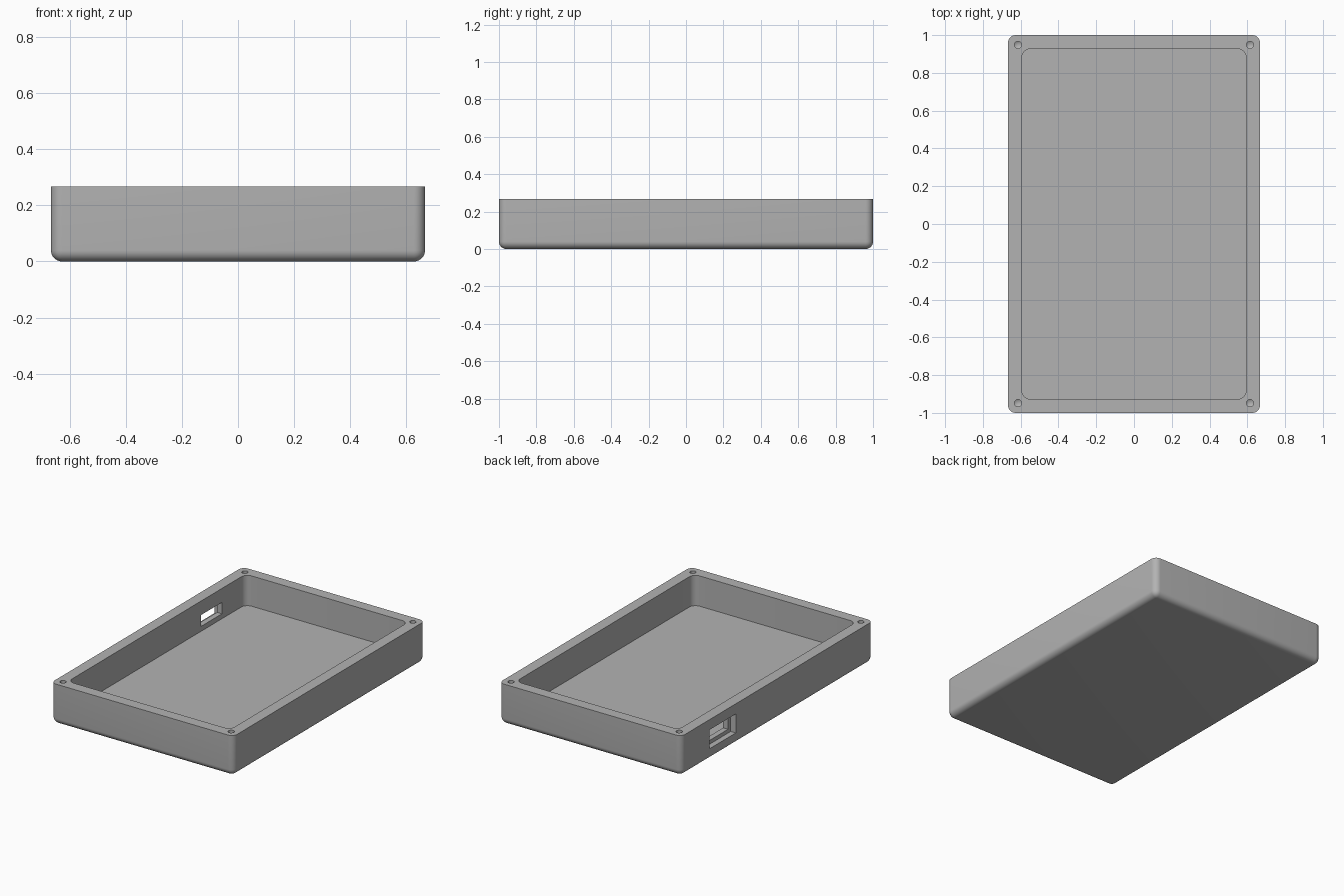
import bpy, bmesh, math
from mathutils import Matrix

if "Cube" in bpy.data.objects:
    bpy.data.objects.remove(bpy.data.objects["Cube"], do_unlink=True)

W, L, H = 1.333, 2.0, 0.267      # outer size
WALL, FLOOR = 0.073, 0.067
SLOT_Y, SLOT_Z = 0.57, 0.137     # centre of the cable port

grey = bpy.data.materials.new("mid grey")
grey.use_nodes = True
colour = (0.45, 0.45, 0.45, 1)
grey.diffuse_color = colour
grey.node_tree.nodes["Principled BSDF"].inputs["Base Color"].default_value = colour


def finish(bm, name):
    bmesh.ops.recalc_face_normals(bm, faces=bm.faces)
    mesh = bpy.data.meshes.new(name)
    bm.to_mesh(mesh)
    bm.free()
    mesh.materials.append(grey)
    obj = bpy.data.objects.new(name, mesh)
    bpy.context.collection.objects.link(obj)
    return obj


def box(name, low, high, radius=0, round_bottom=False):
    """Box between two corners, with rounded upright and optionally bottom edges."""
    bm = bmesh.new()
    bmesh.ops.create_cube(bm, size=1)
    for v in bm.verts:
        v.co = [(a + b) / 2 + c * (b - a) for a, b, c in zip(low, high, v.co)]
    if radius:
        def chosen(e):
            a, b = (v.co.z for v in e.verts)
            return abs(a - b) > 1e-4 or (round_bottom and max(a, b) < low[2] + 1e-4)
        bmesh.ops.bevel(bm, geom=[e for e in bm.edges if chosen(e)], offset=radius,
                        segments=8, profile=0.5, affect='EDGES')
    return finish(bm, name)


def drill(name, x, y, radius, depth):
    """Cylinder with a conical tip, for a blind screw hole."""
    bm = bmesh.new()
    bmesh.ops.create_cone(bm, cap_ends=True, segments=24, radius1=radius, radius2=radius,
                          depth=depth + 0.02,
                          matrix=Matrix.Translation((x, y, H + 0.01 - depth / 2)))
    bottom = min(bm.faces, key=lambda f: f.calc_center_median().z)
    tip = bmesh.ops.poke(bm, faces=[bottom])["verts"][0]
    tip.co.z -= radius * 0.6
    return finish(bm, name)


# Tray body with rounded corners and lower edge
tray = box("tray", (-W / 2, -L / 2, 0), (W / 2, L / 2, H), 0.04, True)

# Main cavity
ix, iy = W / 2 - WALL, L / 2 - WALL
cutters = [box("cavity_cutter", (-ix, -iy, FLOOR), (ix, iy, H + 0.1), 0.045)]

# Cable port: wide outer recess, then a narrower opening through the wall
for name, x0, x1, w, h in (("recess_cutter", -W / 2 - 0.05, -W / 2 + 0.037, 0.275, 0.125),
                           ("port_cutter", -W / 2 - 0.06, -ix + 0.05, 0.22, 0.075)):
    cutters.append(box(name, (x0, SLOT_Y - w / 2, SLOT_Z - h / 2),
                       (x1, SLOT_Y + w / 2, SLOT_Z + h / 2)))

# Screw holes in the rim corners
for sx in (-1, 1):
    for sy in (-1, 1):
        cutters.append(drill("screw_hole_cutter", sx * 0.614, sy * 0.948, 0.019, 0.13))

# Cut the tray and discard the cutters
bpy.context.view_layer.objects.active = tray
for c in cutters:
    mod = tray.modifiers.new(c.name, 'BOOLEAN')
    mod.operation, mod.solver, mod.object = 'DIFFERENCE', 'EXACT', c
    bpy.ops.object.modifier_apply(modifier=mod.name)
    bpy.data.objects.remove(c, do_unlink=True)

bpy.ops.object.select_all(action='DESELECT')
tray.select_set(True)
bpy.ops.object.shade_smooth_by_angle(angle=math.radians(30))
